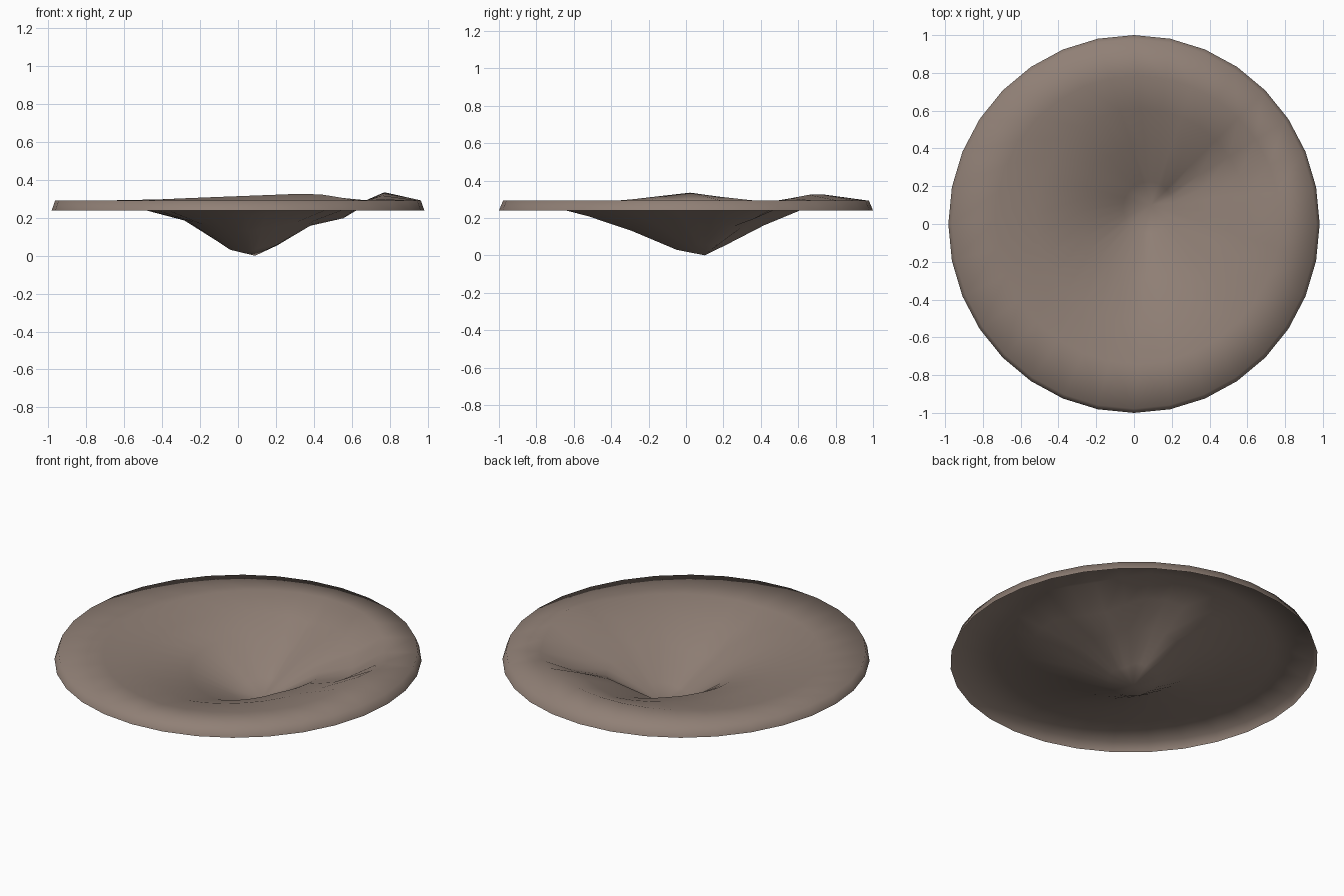
import bpy, bmesh, math

if "Cube" in bpy.data.objects:
    bpy.data.objects.remove(bpy.data.objects["Cube"])

SIDES = 32
PIT = (0.09, 0.10)
STEPS = (0.14, 0.36, 0.58, 0.78)      # fraction of the way from pit to rim
# Heights at STEPS, one row per 30 degrees starting at +x
ROWS = [
    (.06, .18, .25, .335), (.05, .15, .18, .28), (.08, .20, .28, .33),
    (.06, .16, .24, .315), (.07, .19, .26, .30), (.07, .20, .25, .28),
    (.05, .19, .25, .28), (.03, .18, .24, .28), (.03, .15, .23, .27),
    (.03, .13, .21, .265), (.05, .16, .24, .28), (.06, .19, .26, .29),
]


def height(angle, step):
    f = angle / (2 * math.pi) * len(ROWS)
    i, u = int(f), f - int(f)
    a, b = ROWS[i % len(ROWS)][step], ROWS[(i + 1) % len(ROWS)][step]
    return a + (b - a) * u


bm = bmesh.new()
centre = bm.verts.new((PIT[0], PIT[1], 0))
rings = [[] for _ in range(len(STEPS) + 2)]
for k in range(SIDES):
    a = 2 * math.pi * k / SIDES
    rx, ry = 0.965 * math.cos(a), 0.978 * math.sin(a)
    # Bowl slopes
    for j, t in enumerate(STEPS):
        rings[j].append(bm.verts.new((PIT[0] + (rx - PIT[0]) * t,
                                      PIT[1] + (ry - PIT[1]) * t, height(a, j))))
    # Rim crest and turned-down outer edge
    rings[-2].append(bm.verts.new((rx, ry, 0.292)))
    rings[-1].append(bm.verts.new((0.983 * math.cos(a), math.sin(a), 0.24)))

for k in range(SIDES):
    n = (k + 1) % SIDES
    bm.faces.new((centre, rings[0][k], rings[0][n]))
    for p, q in zip(rings, rings[1:]):
        bm.faces.new((p[k], q[k], q[n], p[n]))
for f in bm.faces:
    f.smooth = True

mesh = bpy.data.meshes.new("crater_bowl")
bm.to_mesh(mesh)
bm.free()
bowl = bpy.data.objects.new("crater_bowl", mesh)
bpy.context.collection.objects.link(bowl)

# Dusty brown earth
mat = bpy.data.materials.new("dusty brown")
mat.diffuse_color = (0.28, 0.215, 0.18, 1)
mat.use_nodes = True
mat.node_tree.nodes["Principled BSDF"].inputs["Base Color"].default_value = mat.diffuse_color
mesh.materials.append(mat)
